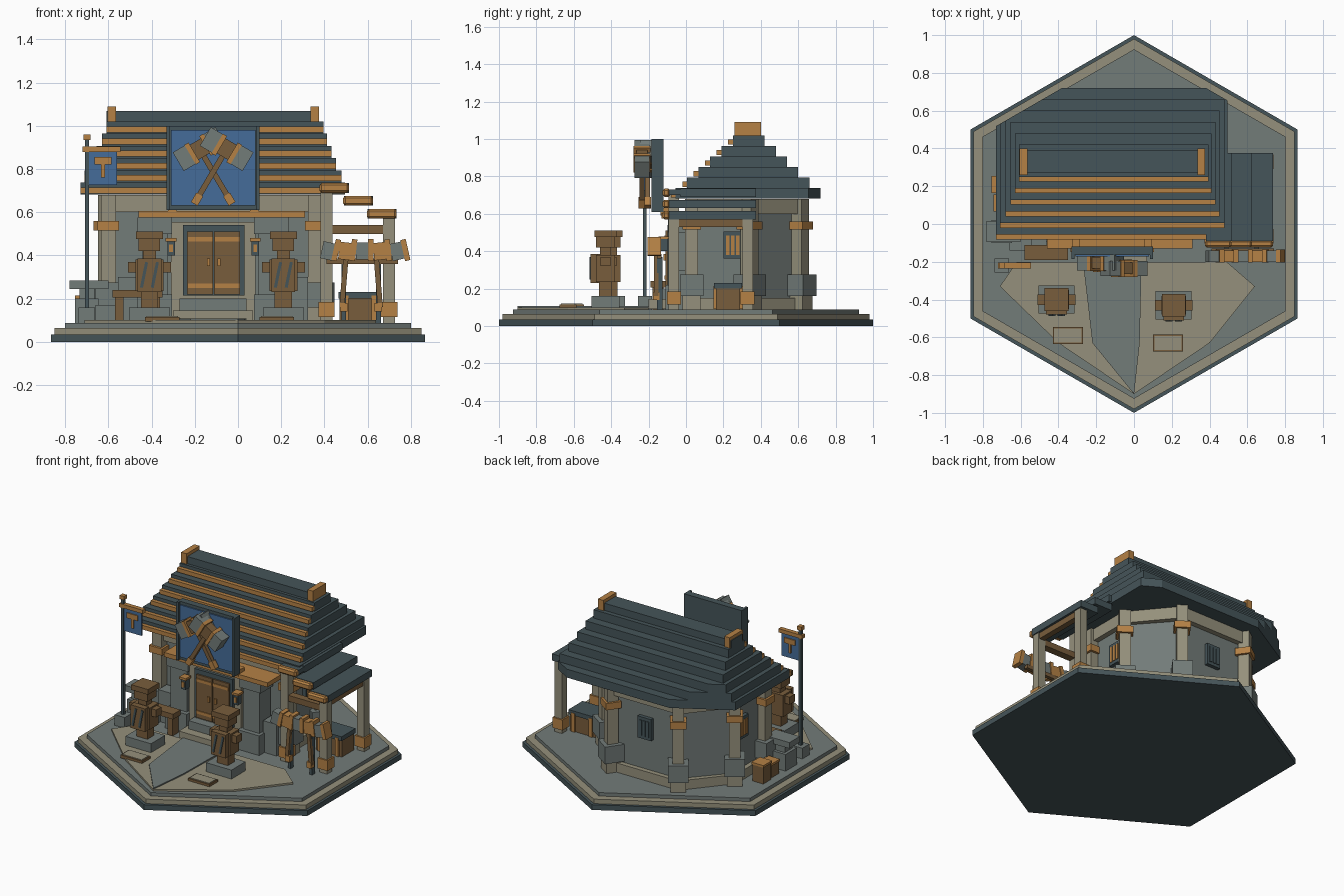
import bpy, bmesh, math
from mathutils import Vector, Matrix

old = bpy.data.objects.get("Cube")
if old:
    bpy.data.objects.remove(old)


def material(name, *rgb):
    m = bpy.data.materials.new(name)
    m.use_nodes = True
    m.diffuse_color = (*rgb, 1)
    m.node_tree.nodes["Principled BSDF"].inputs["Base Color"].default_value = (*rgb, 1)
    return m


slate = material("slate", .06, .09, .1)
stone = material("grey stone", .17, .2, .19)
sand = material("sandstone", .3, .28, .2)
timber = material("orange timber", .46, .22, .06)
wood = material("brown wood", .19, .11, .045)
blue = material("banner blue", .06, .15, .32)


def finish(name, bm, mat):
    bmesh.ops.recalc_face_normals(bm, faces=bm.faces)
    mesh = bpy.data.meshes.new(name)
    bm.to_mesh(mesh)
    bm.free()
    mesh.materials.append(mat)
    obj = bpy.data.objects.new(name, mesh)
    bpy.context.collection.objects.link(obj)
    return obj


def box(name, mat, xs, ys, zs, clip=0, turn=None):
    """Box from ranges; clip trims it to the hexagonal plot, turn = (angle, axis)."""
    bm = bmesh.new()
    size = [r[1] - r[0] for r in (xs, ys, zs)]
    mid = Vector([(r[0] + r[1]) / 2 for r in (xs, ys, zs)])
    rot = Matrix.Rotation(turn[0], 4, turn[1]) if turn else Matrix()
    bmesh.ops.create_cube(bm, size=1, matrix=Matrix.Translation(mid) @ rot @ Matrix.Diagonal((*size, 1)))
    if clip:
        for s in (-1, 1):
            n = Vector((s * .5, .866, 0))
            cut = bmesh.ops.bisect_plane(bm, geom=bm.verts[:] + bm.edges[:] + bm.faces[:],
                                         plane_co=n * clip * .866, plane_no=n, clear_outer=True)
            edges = [e for e in cut["geom_cut"] if isinstance(e, bmesh.types.BMEdge)]
            if edges:
                bmesh.ops.holes_fill(bm, edges=edges)
    return finish(name, bm, mat)


def block(name, mat, x, y, w, d, zs, turn=None):
    return box(name, mat, (x - w / 2, x + w / 2), (y - d / 2, y + d / 2), zs, turn=turn)


def prism(name, mat, pts, z0, z1):
    bm = bmesh.new()
    face = bm.faces.new([bm.verts.new((x, y, z0)) for x, y in pts])
    top = bmesh.ops.extrude_face_region(bm, geom=[face])["geom"]
    bmesh.ops.translate(bm, vec=(0, 0, z1 - z0), verts=[v for v in top if isinstance(v, bmesh.types.BMVert)])
    return finish(name, bm, mat)


def hexagon(r):
    return [(r * math.sin(i * math.pi / 3), r * math.cos(i * math.pi / 3)) for i in range(6)]


# Hexagonal plot and paved yard
prism("plot_base", slate, hexagon(1), 0, .035)
prism("plot_kerb", sand, hexagon(.98), .035, .065)
prism("plot_ground", stone, hexagon(.925), .065, .088)
prism("yard", sand, [(-.62, -.2), (-.71, -.33), (-.4, -.63), (0, -.9), (.4, -.63), (.64, -.33), (.49, -.2)], .08, .1)
prism("path", stone, [(-.27, -.2), (-.22, -.63), (0, -.9), (.03, -.63), (.04, -.2)], .09, .108)

# Hall walls on a chamfered footprint
MID = -.12


def ring(grow):
    a, b = .48 + grow, .25 + grow * .6
    back, front = .61 + grow, .03 - grow
    return [(MID - a, front), (MID - a, .34), (MID - b, back), (MID + b, back), (MID + a, .34), (MID + a, front)]


prism("hall_walls", stone, ring(-.02), .08, .62)
prism("wall_plinth", sand, ring(.012), .08, .15)
prism("wall_beam", sand, ring(.015), .6, .68)
for x, y in ring(0):
    ang = math.radians(35) * (1 if x < MID else -1) if y > .3 else 0
    t = (ang, 'Z')
    block("hall_column", sand, x, y, .07, .07, (.08, .68), t)
    block("column_band", timber, x, y, .1, .1, (.515, .56), t)
    block("column_foot", stone, x, y, .125, .125, (.16, .275), t)
    block("column_sole", sand, x, y, .095, .095, (.08, .16), t)


# Barred windows on the sides and back
def window(x, y, along_x):
    w, d = (.1, .03) if along_x else (.03, .1)
    block("window_frame", slate, x, y, w, d, (.36, .505))
    for i in (-1, 0, 1):
        sx, sy = (i * .027, 0) if along_x else (0, i * .027)
        block("window_bar", timber if not along_x else slate, x + sx, y + sy, .018 + (not along_x) * .022,
              .018 + along_x * .022, (.38, .485))


window(MID, .6, True)
window(MID + .47, .25, False)
window(MID - .47, .25, False)

# Stepped roof with timber battens
left = [-.61, -.63, -.655, -.68, -.71, -.73]
for i, x0 in enumerate(left):
    x1 = 2 * MID - x0 + .005 + .004 * (5 - i)
    top = 1.02 - .0565 * i
    front = .25 - .061 * i
    box("roof_tier", slate, (x0, x1), (front, .42 + .06 * i), (top - .0565, top), clip=.94)
    box("roof_batten", timber, (x0, x1), (front - .026, front), (top - .05, top - .022))
box("roof_ridge", slate, (-.61, .37), (.27, .39), (1.02, 1.068))
for x in (-.585, .355):
    block("ridge_cap", timber, x, .33, .04, .14, (1.015, 1.09))

# Entrance with steps, double door and pilasters
box("entrance_porch", sand, (-.31, .08), (-.08, .05), (.08, .555))
box("porch_beam", timber, (-.46, .31), (-.13, .02), (.575, .605))
box("step_low", sand, (-.3, .07), (-.2, -.05), (.09, .145))
box("step_high", stone, (-.27, .04), (-.14, -.05), (.145, .2))
box("door_frame", slate, (-.255, .03), (-.1, -.07), (.215, .54))
for s in (-1, 1):
    block("door_leaf", wood, -.1125 + s * .0625, -.1, .12, .02, (.22, .51))
    block("door_handle", timber, -.1125 + s * .025, -.115, .014, .012, (.35, .385))
    for z in (.25, .465):
        block("door_strap", timber, -.1125 + s * .0625, -.112, .115, .008, (z, z + .02))
    c = -.115 + s * .27
    block("stone_pilaster", stone, c, -.02, .12, .12, (.08, .58))
    block("pilaster_foot", stone, c, -.04, .16, .14, (.08, .22))
    block("pilaster_cap", stone, c, -.03, .16, .13, (.5, .575))
    block("outer_buttress", stone, -.115 + s * .39, -.01, .1, .09, (.08, .3))
    lamp = -.115 + s * .195
    block("lantern", slate, lamp, -.12, .035, .04, (.4, .47))
    block("lantern_glow", timber, lamp, -.142, .018, .008, (.415, .45))
    block("lantern_cap", timber, lamp, -.12, .05, .055, (.465, .48))

# Sign board with crossed hammers
box("sign_board", slate, (-.33, .1), (-.165, -.12), (.61, 1))
box("sign_panel", blue, (-.31, .08), (-.173, -.164), (.63, .98))
for s in (-1, 1):
    for x in (-.33, .085):
        box("sign_edge", slate, (x, x + .015), (-.185, -.16), (.61, 1))
    block("sign_bracket", timber, -.115 + s * .19, -.1, .04, .07, (.59, .63))
    t = (s * math.atan2(.16, .27), 'Y')
    y = -.205 if s < 0 else -.235
    grip = Vector((-.115 - s * .075, y, .66))
    d = Vector((math.sin(t[0]), 0, math.cos(t[0])))
    side = Vector((d.z, 0, -d.x))

    def part(name, mat, along, off, w, depth, h):
        p = grip + d * along + side * off
        block(name, mat, p.x, y, w, depth, (p.z - h / 2, p.z + h / 2), t)
    part("hammer_handle", wood, .13, 0, .026, .026, .27)
    part("hammer_pommel", timber, 0, 0, .036, .036, .05)
    part("hammer_core", wood, .27, 0, .09, .06, .08)
    for q in (-1, 1):
        part("hammer_face", stone, .27, q * .08, .07, .08, .1)
        part("hammer_band", timber, .27, q * .04, .022, .09, .105)

# Side shed: stepped roof, logs and posts
for i in range(3):
    x, z = .38 + .11 * i, .69 - .06 * i
    y0 = -.03 if i == 0 else -.09
    box("shed_roof", slate, (x, x + .135), (y0, .375), (z, z + .045))
    log = box("shed_log", timber, (x - .003, x + .135), (-.125, -.085), (z, z + .045))
    log.modifiers.new("round", 'BEVEL').width = .01
    box("shed_soffit", slate, (x, x + .135), (-.09, y0 + .001), (z + .01, z + .04))
for x, y in ((.41, -.065), (.7, -.065), (.7, .33)):
    block("shed_post", sand, x, y, .055, .055, (.08, .58 if x > .5 else .7))
    block("post_foot", timber, x, y, .075, .075, (.115, .185))
box("shed_beam", wood, (.43, .7), (-.09, -.04), (.5, .54))
box("shed_side_beam", wood, (.68, .72), (-.05, .32), (.53, .57))
box("chest", wood, (.47, .66), (.16, .29), (.085, .2))
box("chest_lid", slate, (.465, .665), (.15, .3), (.2, .23))
for x in (.5, .63):
    block("chest_strap", timber, x, .225, .025, .155, (.09, .215))

# Rack of hammers and axes before the shed
box("rack_rail", wood, (.41, .74), (-.155, -.13), (.36, .385))
for i in range(5):
    x, tilt = .42 + .08 * i, (.22 * (1 - i / 2), 'Y')
    block("tool_head", stone if i % 2 == 0 else timber, x, -.17, .065, .06, (.38, .46), tilt)
    block("tool_band", timber, x + .035, -.17, .025, .07, (.375, .475), tilt)
for x in (.49, .65):
    block("tool_shaft", wood, x, -.16, .024, .024, (.16, .38), (.08 if x < .6 else -.08, 'Y'))
    block("rack_leg", slate, x, -.14, .022, .03, (.085, .37))
    block("tool_butt", timber, x, -.16, .035, .035, (.14, .18))

# Practice dummies and their mats
for x, y, mx, my in ((-.41, -.4, -.35, -.59), (.21, -.43, .18, -.63)):
    block("dummy_base", stone, x, y, .19, .15, (.09, .16))
    block("dummy_post", wood, x, y, .08, .07, (.16, .26))
    block("dummy_torso", wood, x, y, .13, .1, (.235, .38))
    block("dummy_arms", wood, x, y, .2, .055, (.32, .37))
    block("dummy_neck", wood, x, y, .06, .06, (.38, .43))
    block("dummy_head", wood, x, y, .1, .1, (.42, .49))
    block("dummy_brim", wood, x, y, .125, .12, (.475, .51))
    block("dummy_pad", wood, x, y - .06, .11, .04, (.23, .385))
    for s in (-1, 1):
        block("dummy_slash", slate, x + s * .025, y - .082, .014, .008, (.25, .37), (.2, 'Y'))
    block("mat_frame", wood, mx, my, .16, .09, (.095, .116))
    block("mat_top", sand, mx, my, .145, .075, (.112, .12))

# Flagpole and banner
block("pole_base", stone, -.7, -.22, .075, .075, (.085, .16))
block("flagpole", slate, -.7, -.22, .018, .018, (.16, .94))
block("pole_cap", timber, -.7, -.22, .032, .032, (.935, .96))
box("flag_bar", timber, (-.72, -.545), (-.235, -.205), (.88, .905))
box("flag", blue, (-.69, -.56), (-.226, -.214), (.725, .88))
for y in (-.229, -.211):
    block("flag_hammer_head", timber, -.625, y, .08, .008, (.82, .855))
    block("flag_hammer_grip", timber, -.625, y, .018, .008, (.76, .82))

# Bench, anvil and stores on the left
box("bench_top", wood, (-.58, -.35), (-.19, -.11), (.205, .24))
for x in (-.55, -.38):
    block("bench_leg", wood, x, -.15, .04, .06, (.085, .205))
block("anvil_block", stone, -.7, -.04, .11, .12, (.085, .2))
block("anvil_waist", stone, -.7, -.04, .07, .08, (.2, .245))
block("anvil_top", stone, -.69, -.04, .18, .11, (.245, .285))
block("stone_trough", stone, -.6, -.09, .12, .1, (.085, .17))
for x, y, h in ((-.7, .11, .17), (-.71, .21, .2)):
    block("store_crate", wood, x, y, .08, .08, (.085, h))
    block("crate_lid", timber, x, y, .09, .09, (h, h + .015))
